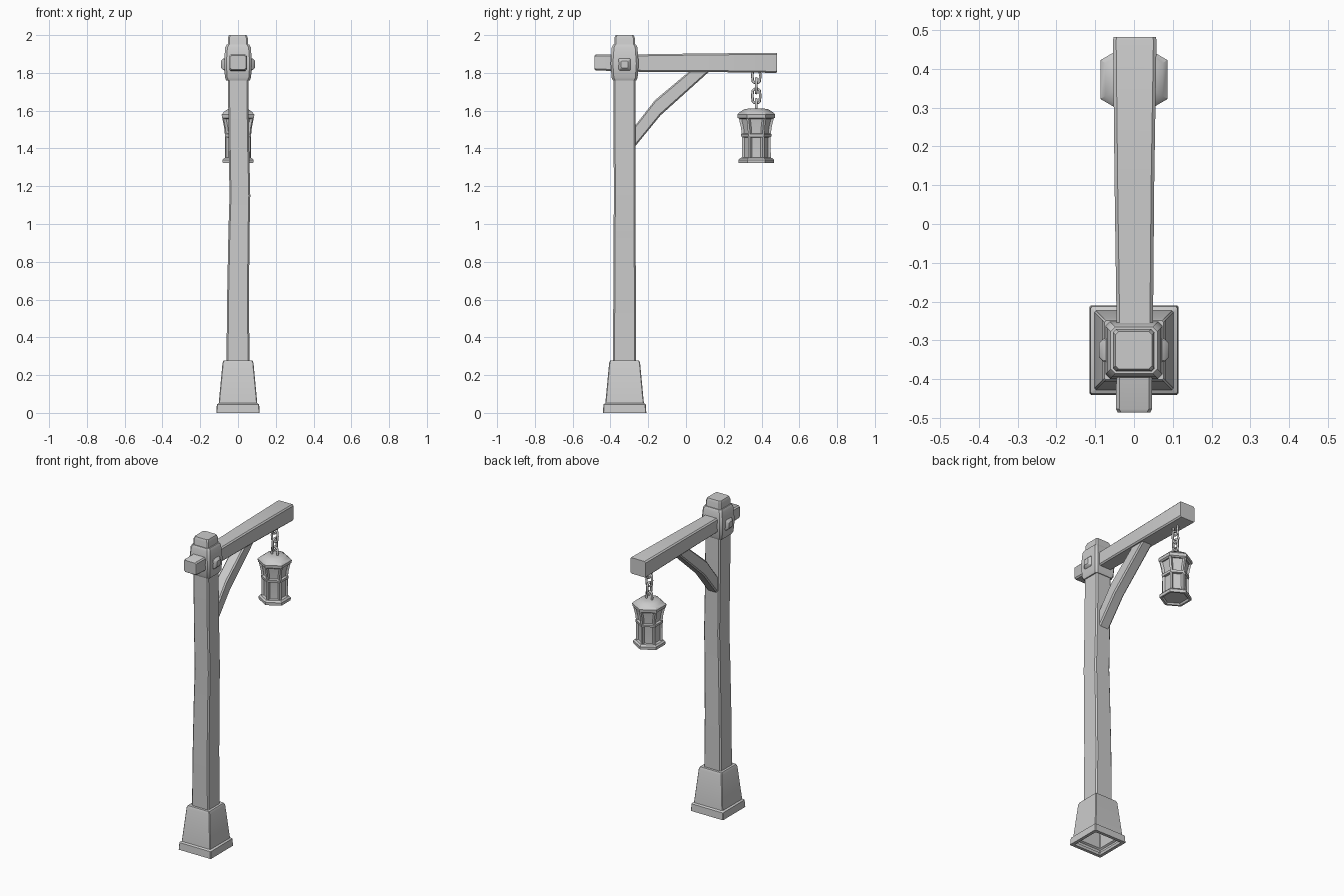
import bpy, bmesh
from math import cos, sin, pi, radians
from mathutils import Vector

if "Cube" in bpy.data.objects:
    bpy.data.objects.remove(bpy.data.objects["Cube"])

PY = -0.325   # post centre in y
LY = 0.372    # lantern centre in y


def loft(name, rings, start=True, end=True, closed=False, angle=35):
    """Skin a list of equal-length point rings."""
    bm = bmesh.new()
    vs = [[bm.verts.new(p) for p in r] for r in rings]
    n = len(rings[0])
    pairs = list(zip(vs, vs[1:])) + ([(vs[-1], vs[0])] if closed else [])
    for a, b in pairs:
        for i in range(n):
            j = (i + 1) % n
            bm.faces.new((a[i], a[j], b[j], b[i]))
    if start and not closed:
        bm.faces.new(vs[0][::-1])
    if end and not closed:
        bm.faces.new(vs[-1])
    bmesh.ops.recalc_face_normals(bm, faces=bm.faces)
    me = bpy.data.meshes.new(name)
    bm.to_mesh(me)
    bm.free()
    ob = bpy.data.objects.new(name, me)
    bpy.context.collection.objects.link(ob)
    bpy.ops.object.select_all(action='DESELECT')
    ob.select_set(True)
    bpy.context.view_layer.objects.active = ob
    bpy.ops.object.shade_smooth_by_angle(angle=radians(angle))
    return ob


def rect(a, b, c=0.008):
    """Rectangle with chamfered corners, half sizes a and b."""
    return [(a, c - b), (a, b - c), (a - c, b), (c - a, b),
            (-a, b - c), (-a, c - b), (c - a, -b), (a - c, -b)]


def upright(x, z, hx, hy, c=0.008):
    return [(x + u, PY + v, z) for u, v in rect(hx, hy, c)]


def hexagon(r, z):
    return [(r * sin(i * pi / 3), LY + r * cos(i * pi / 3), z) for i in range(6)]


# hollow foot
loft("post_foot", [upright(0, z, h, h, 0.004) for h, z in
     [(0.09, 0.015), (0.095, 0), (0.115, 0), (0.112, 0.045), (0.102, 0.052),
      (0.082, 0.265), (0.076, 0.278)]], start=False)

# slightly crooked post
loft("post", [upright(x, z, hx, hy) for x, z, hx, hy in
     [(0, 0.26, 0.061, 0.061), (0, 0.6, 0.058, 0.06), (0.005, 0.95, 0.056, 0.058),
      (0.01, 1.15, 0.055, 0.057), (0.004, 1.45, 0.054, 0.058), (0.001, 1.75, 0.054, 0.058),
      (-0.001, 1.985, 0.053, 0.054), (-0.001, 2.0, 0.047, 0.048)]])

# collar joining post and beam
loft("collar", [upright(0, z, h, h, 0.012) for h, z in
     [(0.062, 1.76), (0.069, 1.775), (0.074, 1.85), (0.068, 1.935), (0.06, 1.95)]])

# pegs on both sides of the collar
for s, nm in ((-1, "left"), (1, "right")):
    loft("peg_" + nm, [[(s * x, PY + u, 1.845 + v) for u, v in rect(h, h, 0.004)]
         for x, h in [(0.06, 0.034), (0.078, 0.03), (0.09, 0.018)]])

# beam, thicker towards the lantern
loft("beam", [[(x + u, y, z + v) for u, v in rect(hx, hz)] for y, x, z, hx, hz in
     [(-0.485, 0, 1.855, 0.042, 0.037), (-0.477, 0, 1.855, 0.046, 0.042),
      (-0.25, 0.002, 1.852, 0.047, 0.046), (0.1, 0.001, 1.854, 0.051, 0.049),
      (0.474, 0.002, 1.853, 0.056, 0.053), (0.482, 0.002, 1.853, 0.054, 0.051)]])

# curved brace: lower and upper edge points (y, z)
edges = [((-0.29, 1.39), (-0.29, 1.50)), ((-0.262, 1.42), (-0.262, 1.53)),
         ((-0.135, 1.575), (-0.165, 1.655)), ((0.115, 1.80), (0.02, 1.81)),
         ((0.14, 1.82), (0.04, 1.825))]
brace = []
for lo, up in edges:
    lo, up = Vector(lo), Vector(up)
    mid, half = (lo + up) / 2, (up - lo) / 2
    brace.append([(u, *(mid + half * v)) for u, v in
                  [(x, y / 0.04) for x, y in rect(0.036, 0.04)]])
loft("brace", brace)

# chain of alternating links
for k, z in enumerate((1.785, 1.732, 1.678, 1.622)):
    rings = []
    for i in range(12):
        a = i * pi / 6
        ca, sa = cos(a), sin(a)
        v0 = 0.018 if sa > 0.01 else (-0.018 if sa < -0.01 else 0)
        ring = []
        for j in range(6):
            t = j * pi / 3
            r = 0.021 + 0.007 * cos(t)
            u, w, d = r * ca, r * sa + v0, 0.007 * sin(t)
            ring.append((d, LY + u, z + w) if k % 2 == 0 else (u, LY + d, z + w))
        rings.append(ring)
    loft("chain_link_%d" % (k + 1), rings, closed=True, angle=65)


# hexagonal lantern
def lantern_part(name, profile):
    loft(name, [hexagon(r, z) for r, z in profile])


lantern_part("lantern_roof", [(0.088, 1.555), (0.098, 1.562), (0.1, 1.58),
                              (0.085, 1.594), (0.065, 1.607), (0.035, 1.612)])
lantern_part("lantern_glass", [(0.066, 1.34), (0.064, 1.47), (0.08, 1.56)])
lantern_part("lantern_middle_band", [(0.068, 1.458), (0.079, 1.461),
                                     (0.081, 1.476), (0.07, 1.48)])
lantern_part("lantern_base", [(0.072, 1.332), (0.08, 1.322), (0.093, 1.322),
                              (0.094, 1.34), (0.084, 1.35), (0.06, 1.353)])

# corner bars of the lantern
for i in range(6):
    a = i * pi / 3
    out, side = Vector((sin(a), cos(a), 0)), Vector((cos(a), -sin(a), 0))
    bar = []
    for r, z in [(0.07, 1.335), (0.069, 1.468), (0.074, 1.51), (0.086, 1.562)]:
        c = Vector((0, LY, z)) + out * r
        bar.append([c + out * p * 0.007 + side * q * 0.009
                    for p, q in ((1, -0.7), (1, 0.7), (-1, 1), (-1, -1))])
    loft("lantern_bar_%d" % (i + 1), bar)
